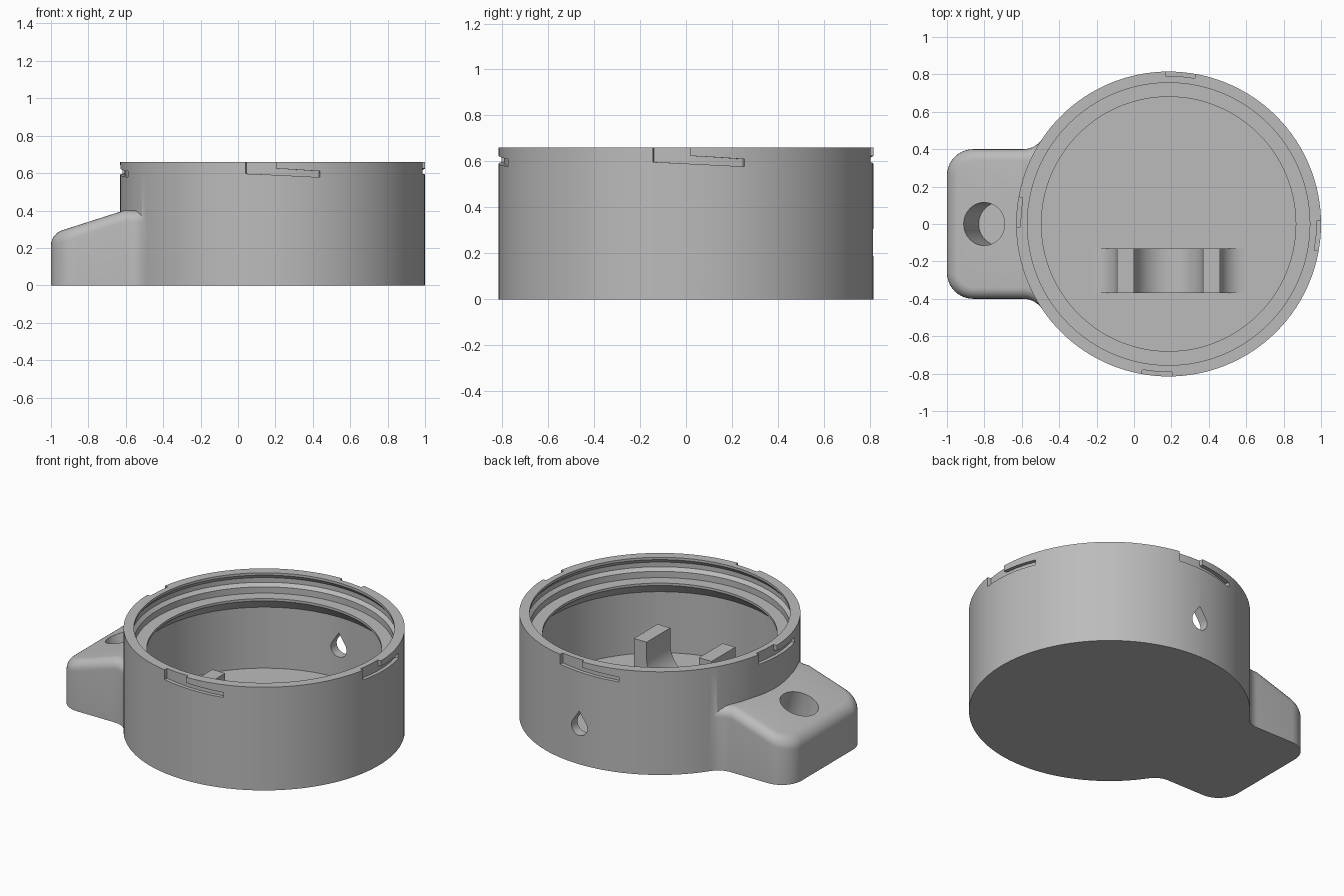
import bpy, bmesh, math
from mathutils import Vector, Matrix

cube = bpy.data.objects.get("Cube")
if cube:
    bpy.data.objects.remove(cube, do_unlink=True)

CENTRE = Vector((0.185, 0, 0))
RADIUS, HEIGHT, FLOOR = 0.815, 0.66, 0.05

grey = bpy.data.materials.new("plain grey")
grey.use_nodes = True
grey.diffuse_color = (0.5, 0.5, 0.5, 1)
grey.node_tree.nodes["Principled BSDF"].inputs["Base Color"].default_value = (0.5, 0.5, 0.5, 1)


def finish(name, bm):
    bmesh.ops.recalc_face_normals(bm, faces=bm.faces)
    mesh = bpy.data.meshes.new(name)
    bm.to_mesh(mesh)
    bm.free()
    obj = bpy.data.objects.new(name, mesh)
    bpy.context.collection.objects.link(obj)
    mesh.materials.append(grey)
    return obj


def prism_mesh(points, depth):
    """Extrude a closed outline of 3D points along a vector."""
    bm = bmesh.new()
    face = bm.faces.new([bm.verts.new(p) for p in points])
    new = bmesh.ops.extrude_face_region(bm, geom=[face])["geom"]
    bmesh.ops.translate(bm, vec=depth, verts=[v for v in new if isinstance(v, bmesh.types.BMVert)])
    return bm


def revolve(name, profile, steps=128):
    """Turn a radius/height profile about the cup axis."""
    bm = bmesh.new()
    verts = [bm.verts.new(CENTRE + Vector((r, 0, z))) for r, z in profile]
    edges = [bm.edges.new(pair) for pair in zip(verts, verts[1:])]
    bmesh.ops.spin(bm, geom=verts + edges, cent=CENTRE, axis=(0, 0, 1),
                   angle=math.tau, steps=steps, use_duplicate=False)
    bmesh.ops.remove_doubles(bm, verts=bm.verts, dist=1e-4)
    return finish(name, bm)


def arc(cx, cy, r, start, end, n):
    angles = [math.radians(start + (end - start) * i / n) for i in range(n + 1)]
    return [(cx + r * math.cos(a), cy + r * math.sin(a)) for a in angles]


def combine(target, other, operation):
    mod = target.modifiers.new(operation.lower(), "BOOLEAN")
    mod.operation, mod.solver, mod.object = operation, "EXACT", other
    bpy.context.view_layer.objects.active = target
    bpy.ops.object.modifier_apply(modifier=mod.name)
    bpy.data.objects.remove(other, do_unlink=True)


# Cup body
cup = revolve("cup", [(0, 0), (RADIUS, 0), (RADIUS, HEIGHT), (0, HEIGHT)])

# Side lug: rounded plan with fillets that run into the cup wall
KINK, SLOPE = -0.61, 0.32
HALF, CORNER, FILLET = 0.4, 0.14, 0.12
fy = HALF + FILLET
fx = CENTRE.x - math.sqrt((RADIUS + FILLET) ** 2 - fy ** 2)
touch = math.degrees(math.atan2(-fy, CENTRE.x - fx))
side = [(-0.3, 0.42)] + arc(fx, fy, FILLET, touch, -90, 8)
side += arc(-1 + CORNER, HALF - CORNER, CORNER, 90, 180, 10)
outline = side + [(x, -y) for x, y in reversed(side)]
bm = prism_mesh([(x, y, 0) for x, y in outline], (0, 0, 0.4))
bmesh.ops.bisect_plane(bm, geom=bm.verts[:] + bm.edges[:] + bm.faces[:],
                       plane_co=(KINK, 0, 0), plane_no=(1, 0, 0))
for v in bm.verts:
    if v.co.z > 0.2:
        v.co.z = 0.4 + min(0, v.co.x - KINK) * SLOPE
bm.normal_update()
rim = [e for e in bm.edges if min(v.co.z for v in e.verts) > 0.2
       and any(abs(f.normal.z) < 0.1 for f in e.link_faces)]
bmesh.ops.bevel(bm, geom=rim, offset=0.06, segments=6, profile=0.5, affect="EDGES")
combine(cup, finish("lug", bm), "UNION")

# Hollow interior with inner ledge and snap groove
combine(cup, revolve("hollow", [
    (0, FLOOR), (0.755, FLOOR), (0.755, 0.44), (0.68, 0.515), (0.68, 0.53),
    (0.755, 0.53), (0.755, 0.57), (0.775, 0.59), (0.775, 0.62),
    (0.755, 0.645), (0.755, 0.75), (0, 0.75)]), "DIFFERENCE")

# Blind hole in the lug, square to its sloping top
bm = bmesh.new()
tilt = Matrix.Rotation(-math.atan(SLOPE), 4, "Y")
bmesh.ops.create_cone(bm, cap_ends=True, segments=48, radius1=0.115, radius2=0.115, depth=0.6,
                      matrix=Matrix.Translation((-0.8, 0, 0.335)) @ tilt
                      @ Matrix.Translation((0, 0, 0.04)))
combine(cup, finish("lug_hole", bm), "DIFFERENCE")

# Teardrop opening in the back wall
drop = arc(CENTRE.x, 0.24, 0.056, 147, 393, 24) + [(CENTRE.x, 0.34)]
bm = prism_mesh([(x, 0.6, z) for x, z in drop], (0, 0.4, 0))
combine(cup, finish("teardrop", bm), "DIFFERENCE")

# Four shallow twist-lock slots around the rim
stations = [(-10.2, 0.597, 0.7), (-4.5, 0.594, 0.7), (1.2, 0.59, 0.7), (1.3, 0.59, 0.624),
            (7, 0.586, 0.62), (12.6, 0.582, 0.615), (18.2, 0.578, 0.61)]
bm = bmesh.new()
for quarter in range(4):
    rings = []
    for degrees, low, high in stations:
        a = math.radians(degrees + 90 * quarter)
        out = Vector((math.cos(a), math.sin(a), 0))
        rings.append([bm.verts.new(CENTRE + out * r + Vector((0, 0, z)))
                      for r, z in ((0.792, low), (0.85, low), (0.85, high), (0.792, high))])
    for ring, after in zip(rings, rings[1:]):
        for i in range(4):
            j = (i + 1) % 4
            bm.faces.new((ring[i], ring[j], after[j], after[i]))
    bm.faces.new(rings[0])
    bm.faces.new(rings[-1])
combine(cup, finish("slots", bm), "DIFFERENCE")

# Cradle inside the cup: two prongs, round seat, flared feet
TOP, SEAT, FOOT = 0.37, 0.185, 0.13
half = arc(0.275 + FOOT, FLOOR + FOOT, FOOT, 270, 180, 8) + [(0.275, TOP), (SEAT, TOP)]
seat = arc(0, 0.27, SEAT, 0, -180, 24)
base = [(-0.405, 0.03), (0.405, 0.03)]
section = base + half + seat + [(-x, z) for x, z in reversed(half)]
bm = prism_mesh([(CENTRE.x + x, -0.37, z) for x, z in section], (0, 0.24, 0))
cradle = finish("cradle", bm)

# Smooth curved walls, crisp corners
for obj in (cup, cradle):
    bpy.ops.object.select_all(action="DESELECT")
    obj.select_set(True)
    bpy.context.view_layer.objects.active = obj
    bpy.ops.object.shade_smooth_by_angle(angle=math.radians(30))
